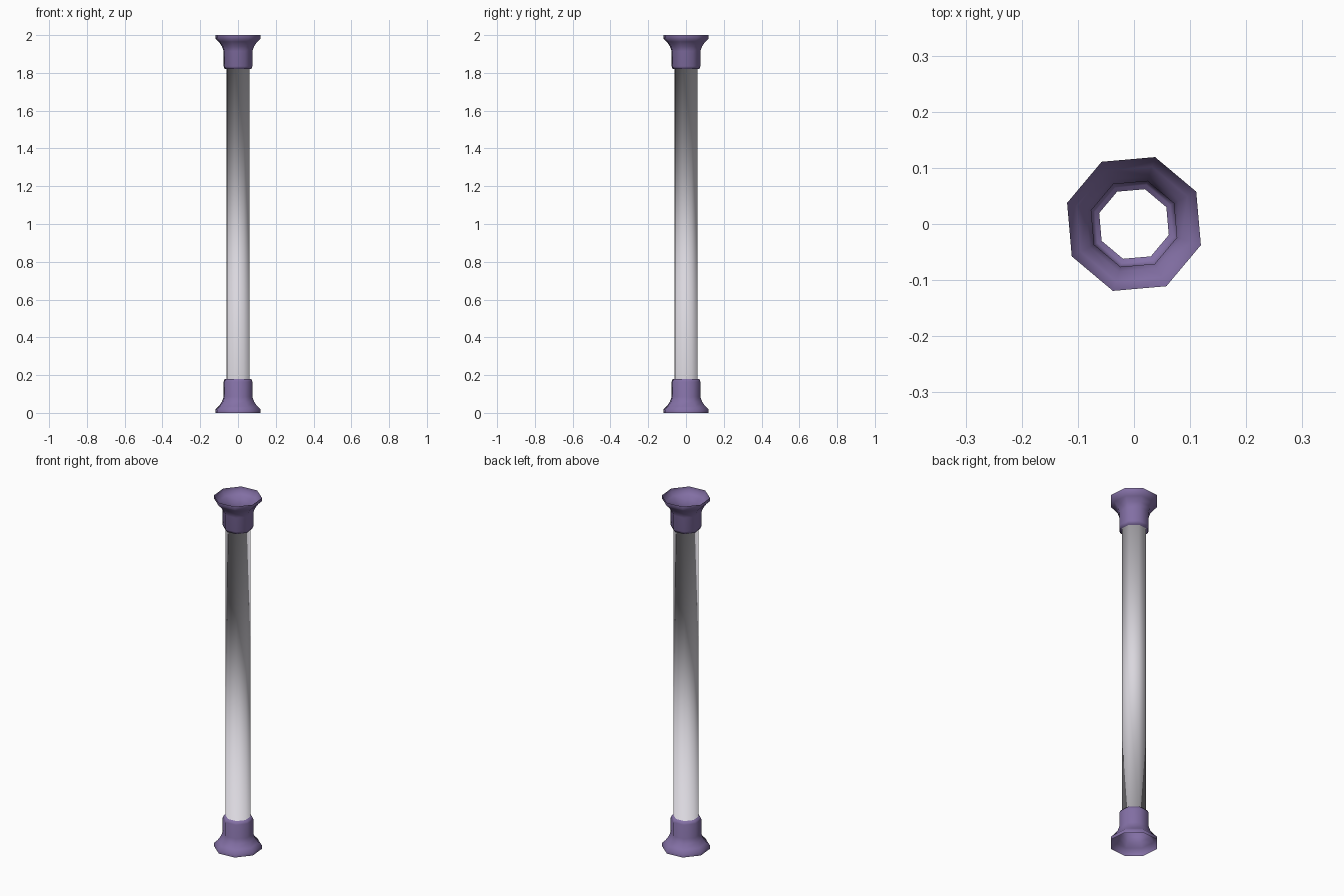
import bpy, bmesh, math

if "Cube" in bpy.data.objects:
    bpy.data.objects.remove(bpy.data.objects["Cube"])

SIDES = 8
OFFSET = math.radians(-17.5)


def material(name, rgb):
    m = bpy.data.materials.new(name)
    m.diffuse_color = (*rgb, 1.0)
    m.use_nodes = True
    m.node_tree.nodes["Principled BSDF"].inputs["Base Color"].default_value = m.diffuse_color
    return m


# Half profile (radius, height) of the flared end collar, floor to shaft
collar = [(0.125, 0.0), (0.125, 0.018), (0.107, 0.035), (0.089, 0.06),
          (0.08, 0.085), (0.08, 0.165), (0.073, 0.18), (0.065, 0.18)]
# Mirror the collar to the top; the long middle segment is the shaft
profile = collar + [(r, 2.0 - z) for r, z in reversed(collar)]

# Spin the open profile into an eight-sided hollow pole
bm = bmesh.new()
rings = []
for r, z in profile:
    ring = []
    for i in range(SIDES):
        a = OFFSET + 2 * math.pi * i / SIDES
        ring.append(bm.verts.new((r * math.cos(a), r * math.sin(a), z)))
    rings.append(ring)
shaft_segment = len(collar) - 1
for k in range(len(rings) - 1):
    for i in range(SIDES):
        j = (i + 1) % SIDES
        f = bm.faces.new((rings[k][i], rings[k][j],
                          rings[k + 1][j], rings[k + 1][i]))
        f.smooth = True
        f.material_index = 1 if k == shaft_segment else 0

mesh = bpy.data.meshes.new("pole")
bm.to_mesh(mesh)
bm.free()
mesh.materials.append(material("purple", (0.23, 0.163, 0.38)))
mesh.materials.append(material("pale grey", (0.70, 0.68, 0.73)))
pole = bpy.data.objects.new("pole", mesh)
bpy.context.collection.objects.link(pole)
